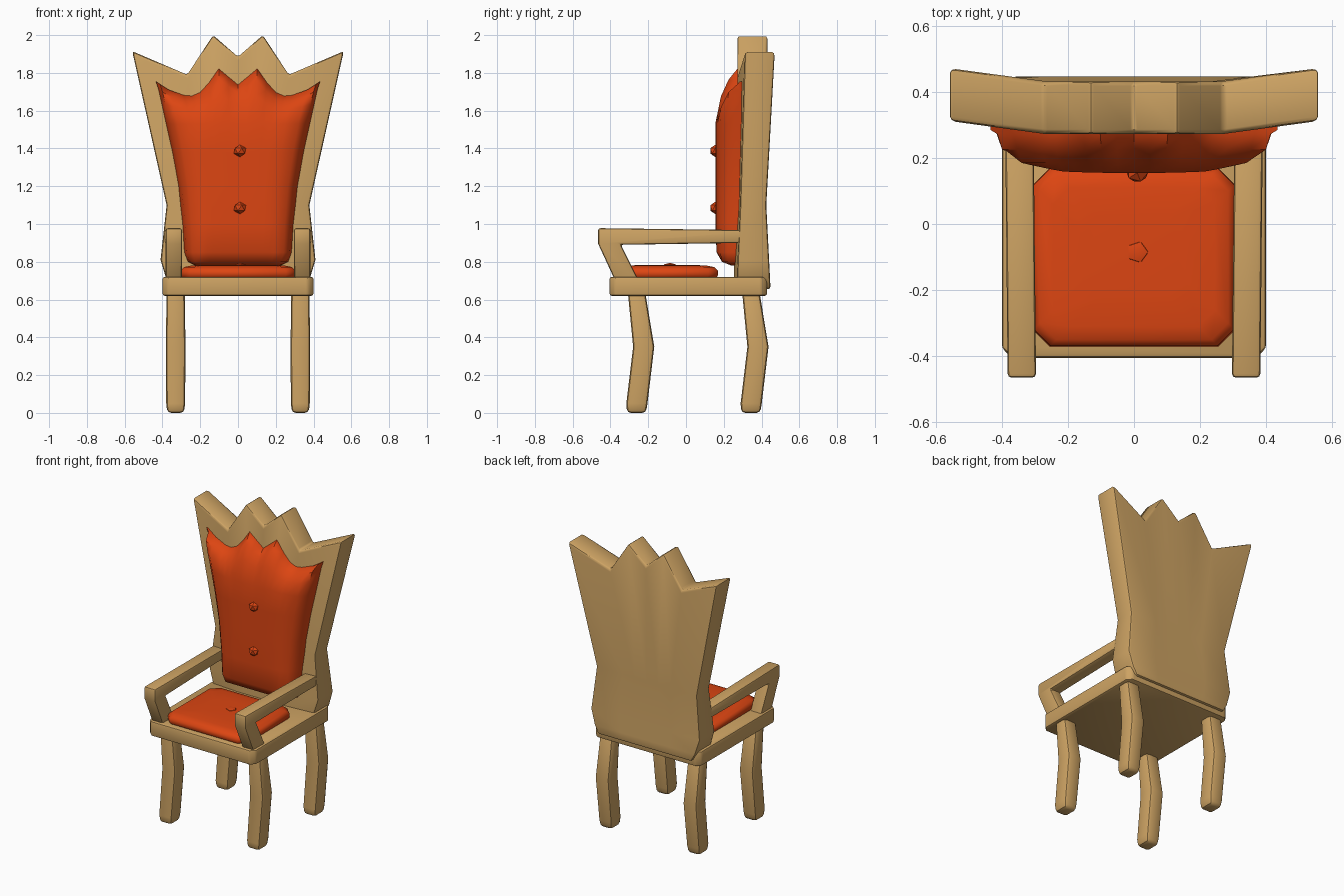
import bpy, bmesh
from mathutils import Matrix

cube = bpy.data.objects.get("Cube")
if cube:
    bpy.data.objects.remove(cube, do_unlink=True)


def material(name, color):
    m = bpy.data.materials.new(name)
    m.use_nodes = True
    m.diffuse_color = color
    m.node_tree.nodes["Principled BSDF"].inputs["Base Color"].default_value = color
    return m


WOOD = material("light wood", (0.61, 0.365, 0.125, 1))
FABRIC = material("orange fabric", (0.72, 0.06, 0.006, 1))


def finish(name, bm, mat, bevel=0.0, segments=2, angle=40):
    """Turn a bmesh into a shaded object with optional rounded edges."""
    bmesh.ops.recalc_face_normals(bm, faces=bm.faces)
    me = bpy.data.meshes.new(name)
    bm.to_mesh(me)
    bm.free()
    ob = bpy.data.objects.new(name, me)
    bpy.context.collection.objects.link(ob)
    me.materials.append(mat)
    bpy.ops.object.select_all(action='DESELECT')
    bpy.context.view_layer.objects.active = ob
    ob.select_set(True)
    if bevel:
        mod = ob.modifiers.new("rounded edges", 'BEVEL')
        mod.width, mod.segments = bevel, segments
        mod.limit_method, mod.angle_limit = 'ANGLE', 0.6
        bpy.ops.object.modifier_apply(modifier=mod.name)
    bpy.ops.object.shade_smooth_by_angle(angle=angle * 3.14159 / 180)
    return ob


def loft(rings):
    """Bridge equal-length rings of points and cap both ends."""
    bm = bmesh.new()
    vs = [[bm.verts.new(p) for p in r] for r in rings]
    n = len(vs[0])
    for a, b in zip(vs, vs[1:]):
        for i in range(n):
            j = (i + 1) % n
            bm.faces.new((a[i], a[j], b[j], b[i]))
    bm.faces.new(vs[0])
    bm.faces.new(vs[-1])
    return bm


def slab(x, y0, y1, corner, levels):
    """Corner-cut rectangles stacked by (height, inset)."""
    def ring(z, d):
        a, b, c, k = x - d, y0 + d, y1 - d, corner
        return [(-a + k, b, z), (a - k, b, z), (a, b + k, z), (a, c - k, z),
                (a - k, c, z), (-a + k, c, z), (-a, c - k, z), (-a, b + k, z)]
    return loft([ring(*l) for l in levels])


def crown_panel(cols, rows, front, back):
    """Closed panel; cols are (u, top height), rows are (height, half width, share of top)."""
    full = [(-u, t) for u, t in cols] + [(u, t) for u, t in reversed(cols[:-1])]
    bm = bmesh.new()

    def side(depth):
        grid = []
        for z, w, share in rows:
            line = []
            for u, top in full:
                h = z + (top - z) * share
                line.append(bm.verts.new((u * w, depth(u, u * w, z, share), h)))
            grid.append(line)
        for a, b in zip(grid, grid[1:]):
            for i in range(len(a) - 1):
                bm.faces.new((a[i], a[i + 1], b[i + 1], b[i]))
        return (grid[0] + [r[-1] for r in grid[1:-1]] + grid[-1][::-1]
                + [r[0] for r in grid[-2:0:-1]])

    f, b = side(front), side(back)
    for i in range(len(f)):
        j = (i + 1) % len(f)
        bm.faces.new((f[i], f[j], b[j], b[i]))
    return bm


def lerp(points, x):
    for (a, p), (b, q) in zip(points, points[1:]):
        if x <= b:
            return p + (q - p) * max(0, (x - a) / (b - a))
    return points[-1][1]


# Seat board
finish("seat", slab(0.40, -0.405, 0.43, 0.03, [(0.62, 0), (0.72, 0)]), WOOD, 0.012)

# Seat cushion
finish("seat_cushion", slab(0.305, -0.37, 0.17, 0.05,
       [(0.71, 0.012), (0.73, 0), (0.755, 0.002), (0.772, 0.02), (0.78, 0.06), (0.784, 0.15)]),
       FABRIC, angle=50)

# Wavy legs: (height, centre offset, half depth, half width)
LEG = [(0, 0, 0.05, 0.044), (0.05, 0.002, 0.056, 0.05), (0.35, 0.038, 0.056, 0.052),
       (0.64, 0.0, 0.046, 0.048)]
for side, sx in (("left", 1), ("right", -1)):
    for place, y in (("front", -0.262), ("rear", 0.343)):
        rings = []
        for z, off, d, w in LEG:
            cx, cy = sx * 0.33, y + off
            rings.append([(cx - w, cy - d, z), (cx + w, cy - d, z),
                          (cx + w, cy + d, z), (cx - w, cy + d, z)])
        finish(f"{place}_leg_{side}", loft(rings), WOOD, 0.02)

    # Armrest: rail with slanted front post
    profile = [(-0.465, 0.978), (-0.465, 0.895), (-0.375, 0.70), (-0.25, 0.70),
               (-0.345, 0.89), (0.31, 0.90), (0.31, 0.968)]
    rings = [[(sx * (0.343 + e + 0.01 * (y + 0.1)), y, z) for y, z in profile]
             for e in (-0.043, 0.043)]
    finish(f"armrest_{side}", loft(rings), WOOD, 0.012)

# Crown-topped backrest, its wings swept back
back_cols = [(1, 1.915), (0.48, 1.79), (0.235, 2.0), (0, 1.885)]
back_rows = [(0.655, 0.35, 0), (0.71, 0.38, 0), (0.81, 0.41, 0), (1.10, 0.378, 0), (1.10, 0.56, 1)]


def sweep(x):
    return 0.04 * max(0, (abs(x) - 0.27) / 0.29)


finish("backrest", crown_panel(
    back_cols, back_rows,
    lambda u, x, z, s: (0.272 if s or z > 1 else 0.255) + sweep(x),
    lambda u, x, z, s: (0.432 if s else lerp([(0.65, 0.448), (1.1, 0.425)], z)) + sweep(x) * s),
    WOOD, 0.014)

# Padded back cushion with a matching scalloped top
pad_cols = [(1, 1.755), (0.95, 1.74), (0.84, 1.71), (0.66, 1.682), (0.56, 1.678), (0.46, 1.697),
            (0.35, 1.75), (0.235, 1.822), (0.12, 1.78), (0, 1.737)]
pad_rows = [(0.78, 0.23, 0), (0.80, 0.27, 0), (0.85, 0.288, 0), (1.0, 0.295, 0), (1.2, 0.315, 0),
            (1.38, 0.347, 0), (1.53, 0.38, 0), (1.53, 0.405, 0.5), (1.53, 0.42, 0.8), (1.53, 0.435, 1)]
SIDE = [(0.3, 0.155), (0.58, 0.159), (0.84, 0.18), (0.95, 0.22), (1, 0.285)]
BOTTOM = [(0.78, 0.24), (0.80, 0.19), (0.85, 0.162), (1.0, 0.155)]
TOP = [(0, 0.155), (0.5, 0.185), (0.8, 0.225), (1, 0.272)]
finish("back_cushion", crown_panel(
    pad_cols, pad_rows,
    lambda u, x, z, s: max(lerp(SIDE, abs(u)), lerp(TOP, s) if s else lerp(BOTTOM, z)),
    lambda u, x, z, s: 0.32), FABRIC, angle=50)

# Tufting buttons
for name, pos, flat in (("upper_back_button", (0.01, 0.155, 1.387), (1, 0.85, 0.9)),
                        ("lower_back_button", (0.01, 0.155, 1.085), (1, 0.85, 0.9)),
                        ("seat_button", (0.01, -0.085, 0.78), (1, 1, 0.4))):
    bm = bmesh.new()
    bmesh.ops.create_icosphere(bm, subdivisions=1, radius=0.036,
                               matrix=Matrix.Translation(pos) @ Matrix.Diagonal((*flat, 1)))
    finish(name, bm, FABRIC, angle=30)
